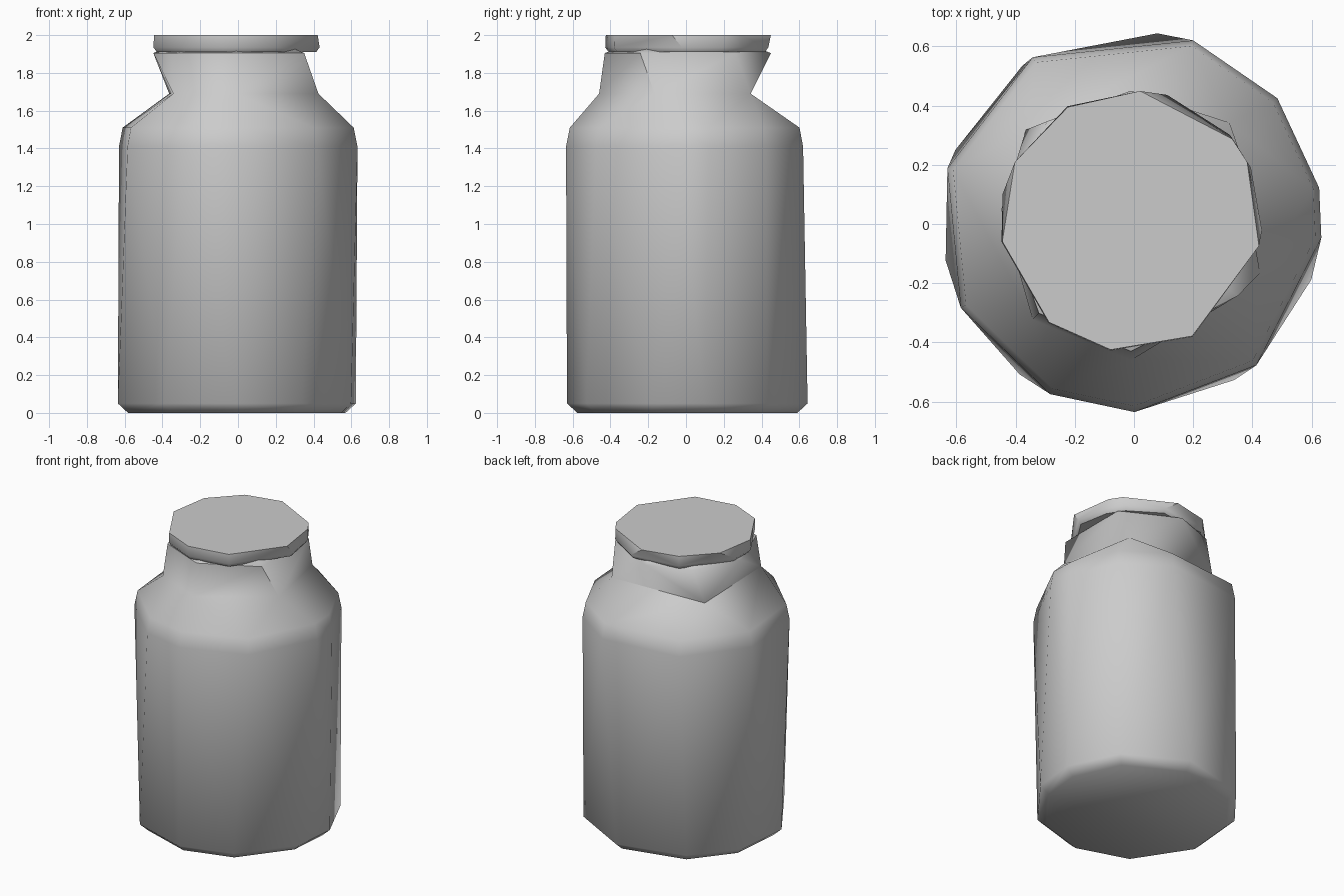
import bpy, bmesh
from math import radians, sin, cos

old = bpy.data.objects.get("Cube")
if old:
    bpy.data.objects.remove(old)

# one plain grey for the whole jar
grey = bpy.data.materials.new("plain grey")
grey.use_nodes = True
colour = (0.6, 0.6, 0.6, 1)
grey.diffuse_color = colour
grey.node_tree.nodes["Principled BSDF"].inputs["Base Color"].default_value = colour

# uneven outlines in degrees; a repeated angle merges corners into a coarser polygon
FOOT = [-18, 8, 41, 82, 125, 158, 192, 234, 270, 303]
SHOULDER = [-5, 10, 40, 71, 121, 164, 207, 245, 271, 311]
NECK_LOW = [-22, 45, 45, 45, 139, 139, 225, 225, 270, -22]
NECK_HIGH = [-35, 35, 35, 90, 130, 175, 225, 225, 270, -35]
LID_LOW = [-4, 24, 41, 74, 119, 168, 189, 231, 261, 298]
LID_TOP = [-11, 27, 39, 86, 119, 153, 189, 231, 261, 298]
AXIS_X, AXIS_Y = -0.01, 0.01


def lathe(name, rings, smooth):
    """Closed shell from (radius, height, outline angles) rings, bottom to top."""
    bm = bmesh.new()
    loops = [[bm.verts.new((AXIS_X + r * cos(radians(a)), AXIS_Y + r * sin(radians(a)), z))
              for a in angles] for r, z, angles in rings]
    walls = []
    for low, high in zip(loops, loops[1:]):
        for i in range(len(low)):
            j = (i + 1) % len(low)
            walls.append(bm.faces.new((low[i], low[j], high[j], high[i])))
    bm.faces.new(loops[0][::-1])
    bm.faces.new(loops[-1])
    # the short diagonal keeps twisted walls bulging outwards
    bmesh.ops.triangulate(bm, faces=walls, quad_method="SHORT_EDGE")
    bmesh.ops.remove_doubles(bm, verts=bm.verts, dist=0.001)
    bmesh.ops.recalc_face_normals(bm, faces=bm.faces)
    mesh = bpy.data.meshes.new(name)
    bm.to_mesh(mesh)
    bm.free()
    mesh.materials.append(grey)
    obj = bpy.data.objects.new(name, mesh)
    bpy.context.collection.objects.link(obj)
    bpy.ops.object.select_all(action="DESELECT")
    obj.select_set(True)
    bpy.context.view_layer.objects.active = obj
    bpy.ops.object.shade_smooth_by_angle(angle=radians(smooth))


# body with chamfered foot, sloping shoulder and waisted, unevenly faceted neck
lathe("jar_body", [
    (0.585, 0.0, FOOT), (0.64, 0.05, FOOT), (0.645, 1.41, SHOULDER),
    (0.625, 1.51, SHOULDER), (0.47, 1.69, NECK_LOW),
    (0.44, 1.905, NECK_HIGH), (0.37, 1.93, NECK_HIGH),
], 60)

# lid with slightly tucked lower rim
lathe("jar_lid", [(0.425, 1.91, LID_LOW), (0.443, 1.935, LID_LOW), (0.44, 2.0, LID_TOP)], 50)
